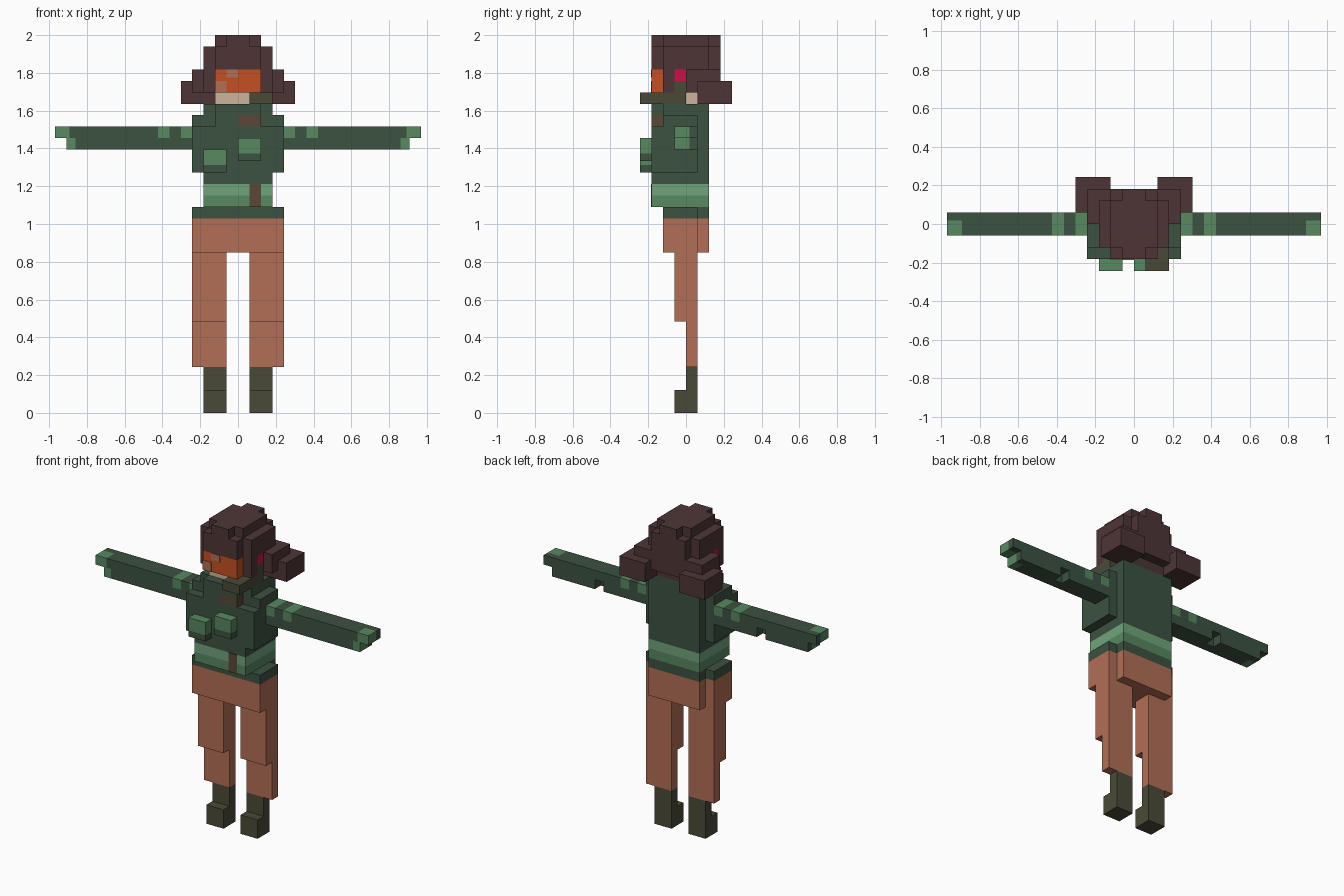
import bpy, bmesh

if "Cube" in bpy.data.objects:
    bpy.data.objects.remove(bpy.data.objects["Cube"])

V = 2 / 33  # one block of the figure


def linear(c):
    c /= 255
    return c / 12.92 if c <= 0.04045 else ((c + 0.055) / 1.055) ** 2.4


COLOURS = {
    "hair_brown": (78, 53, 54), "goggle_orange": (196, 80, 35),
    "skin": (205, 180, 155), "dark_green": (60, 82, 64),
    "mid_green": (88, 136, 96), "light_green": (112, 164, 124),
    "salmon": (178, 110, 86), "olive": (74, 74, 56),
    "strap_brown": (88, 72, 56), "red": (205, 15, 75),
}
MATS = {}
for name, rgb in COLOURS.items():
    MATS[name] = bpy.data.materials.new(name)
    MATS[name].diffuse_color = (*[linear(c) for c in rgb], 1)


def part(name, boxes, mirror=False):
    """Boxes are (x0, x1, y0, y1, z0, z1, colour) in block units."""
    if mirror:
        boxes = boxes + [(-b[1], -b[0], *b[2:]) for b in boxes]
    mesh = bpy.data.meshes.new(name)
    used = list(dict.fromkeys(b[6] for b in boxes))
    for u in used:
        mesh.materials.append(MATS[u])
    bm = bmesh.new()
    for x0, x1, y0, y1, z0, z1, colour in boxes:
        verts = bmesh.ops.create_cube(bm, size=1)["verts"]
        for v in verts:
            v.co = (V * (x1 if v.co.x > 0 else x0),
                    V * (y1 if v.co.y > 0 else y0),
                    V * (z1 if v.co.z > 0 else z0))
        for f in {f for v in verts for f in v.link_faces}:
            f.material_index = used.index(colour)
    bm.to_mesh(mesh)
    bm.free()
    obj = bpy.data.objects.new(name, mesh)
    bpy.context.collection.objects.link(obj)


G, M, S, H, O = "dark_green", "mid_green", "salmon", "hair_brown", "olive"

# Boots and trousers
part("boots", [(1, 3, -1, 1, 0, 2, O), (1, 3, 0, 1, 2, 4, O)], True)
part("legs", [(1, 4, 0, 1, 4, 8, S), (1, 4, -1, 1, 8, 14, S)], True)
part("hips", [(-4, 4, -2, 1, 14, 17, S), (-3, 3, 1, 2, 14, 17, S)])
part("belt", [(-4, 4, -2, 1, 17, 18, G), (-3, 3, 1, 2, 17, 18, G)])

# Striped waist with a hanging strap
part("waist", [(-3, 3, -3, 2, 18, 19, M), (-3, 3, -3, 2, 19, 20, "light_green"),
               (-3, 3, -3, 2, 20, 21, G)])
part("waist_strap", [(1, 2, -3.06, -2.9, 18, 20, "strap_brown")])

# Jacket, shoulders and collar
part("jacket", [(-4, 4, -3, 1, 21, 25, G), (-4, 4, -2, 1, 25, 26, G),
                (-3, 3, 1, 2, 21, 26, G), (-2, 0, -3, -2, 25, 26, G)])
part("collar", [(-3, 3, -2, 2, 26, 27, G), (-2, 2, -3, -2, 26, 27, G)])
part("chest_strap", [(0, 2, -3, -2, 25, 26, "strap_brown")])

# Chest pouches, darker along the bottom
for side, x, z in (("right", -3, 21), ("left", 0, 22)):
    part(side + "_pouch", [(x, x + 2, -4, -3, z, z + 0.65, G),
                           (x, x + 2, -4, -3, z + 0.65, z + 2, M)])

# Arms with sleeve stripes, elbow notch and light hands
part("arms", [
    (4, 5, -1, 1, 24, 25, M), (5, 6, -1, 1, 24, 25, G),
    (6, 7, -1, 1, 24, 25, M), (7, 14.7, -1, 1, 24, 25, G),
    (4, 14.2, -1, 0, 23, 24, G), (4, 9, 0, 1, 23, 24, G),
    (10, 15, 0.3, 1, 23, 24, G), (10, 14.2, 0, 0.3, 23, 24, G),
], True)
part("hands", [(14.7, 16, -1, 0.3, 24, 25, M), (14.7, 16, 0.3, 1, 24, 25, G),
               (14.2, 15, -1, 0.3, 23, 24, M)], True)

# Jaw and goggles with glints
part("jaw", [(-2, 2, -2, 1, 27, 28, "skin")])
part("goggles", [(-2, 2, -3, -2, 28, 30, "goggle_orange")])
part("goggle_glints", [(-2, -1, -3.06, -2.9, 28, 29, S),
                       (-1, 0, -3.06, -2.9, 29.3, 30, S)])

# Hair: crown, fringe, side locks, nape and pigtails
part("crown", [(-3, 3, -2, 2, 30, 32, H), (-2, 2, 2, 3, 30, 32, H),
               (-2, 2, -2, 2, 32, 33, H), (-1, 1, -3, -2, 32, 33, H),
               (-1, 1, 2, 3, 32, 33, H)])
part("fringe", [(-2, 2, -3, -2, 30, 32, H)])
part("head_back", [(-4, 4, 0, 3, 28, 30, H), (-2, 2, -2, 0, 28, 30, H),
                   (-2, 2, 1, 2, 27, 28, H)])
part("side_locks", [(2, 3, -2, -1, 28, 30, H)], True)
part("pigtails", [(2, 5, 1, 4, 27, 29, H)], True)

# Headset: ear pads, plain block under one, microphone boom on the other
part("ear_pads", [(2, 3, -1, 0, 29, 30, "red")], True)
part("ear_hair", [(-3, -2, -1, 0, 28, 29, H)])
part("microphone", [(2, 3, -1, 0, 28, 29, O), (2, 3, -3, 0, 27, 28, O),
                    (1, 3, -4, -3, 27, 28, O)])

for m in bpy.data.materials:
    if m.users and not m.is_grease_pencil:
        m.use_nodes = True
        m.node_tree.nodes["Principled BSDF"].inputs["Base Color"].default_value = m.diffuse_color
